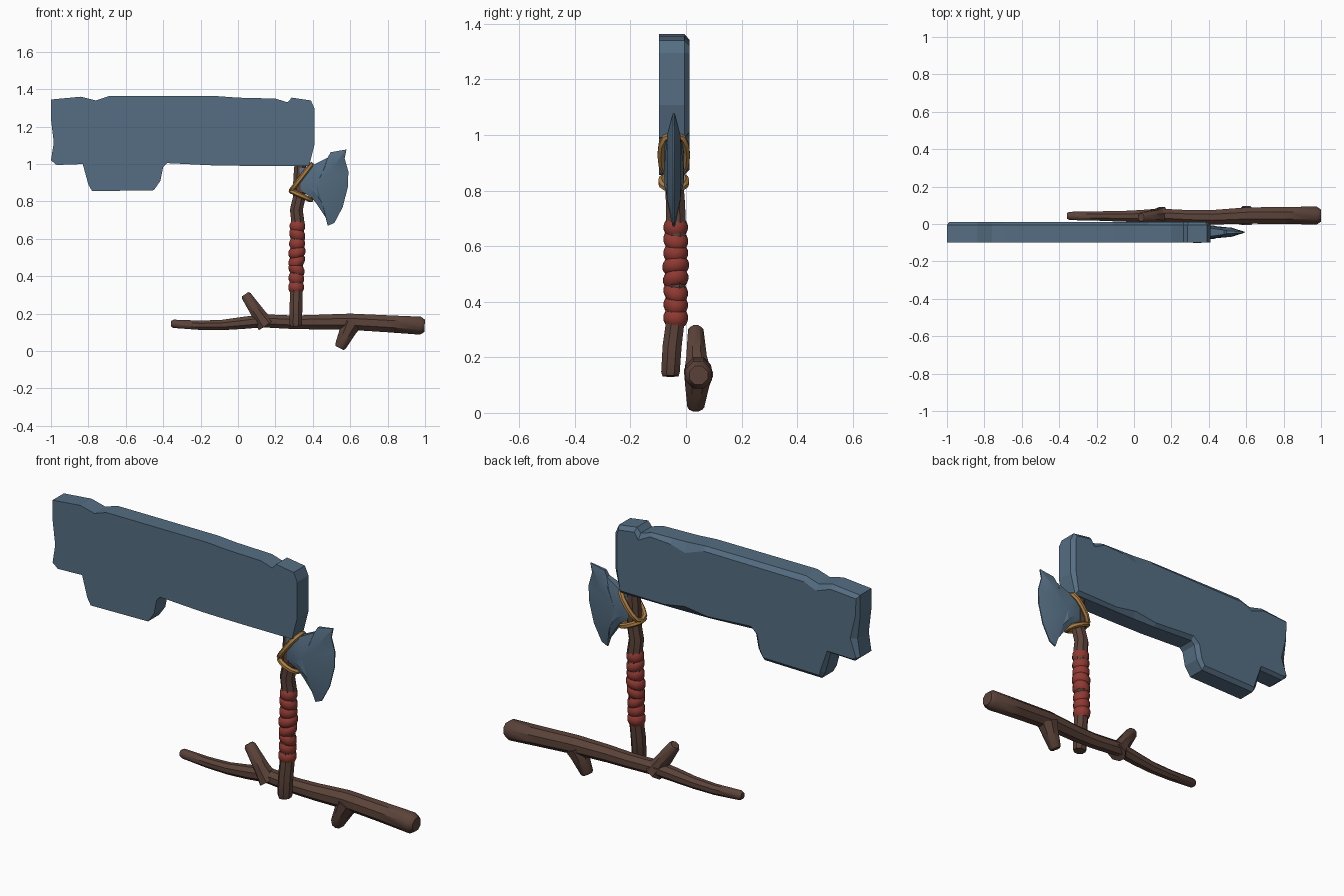
import bpy, bmesh, math, random
from mathutils import Vector, Matrix

if "Cube" in bpy.data.objects:
    bpy.data.objects.remove(bpy.data.objects["Cube"])

random.seed(4)


def material(name, rgb):
    m = bpy.data.materials.new(name)
    m.diffuse_color = (*rgb, 1)
    m.use_nodes = True
    m.node_tree.nodes["Principled BSDF"].inputs["Base Color"].default_value = m.diffuse_color
    return m


STONE = material("slate blue stone", (0.090, 0.155, 0.225))
WOOD = material("dark brown wood", (0.105, 0.056, 0.042))
RED = material("red wrap", (0.28, 0.042, 0.032))
CORD = material("tan cord", (0.42, 0.21, 0.055))


def finish(bm, name, mat, angle):
    """Turn a bmesh into an object, smooth below the given edge angle."""
    bmesh.ops.recalc_face_normals(bm, faces=bm.faces[:])
    for f in bm.faces:
        f.smooth = angle > 0
    for e in bm.edges:
        e.smooth = e.calc_face_angle(0) < math.radians(angle)
    me = bpy.data.meshes.new(name)
    bm.to_mesh(me)
    bm.free()
    me.materials.append(mat)
    ob = bpy.data.objects.new(name, me)
    bpy.context.collection.objects.link(ob)
    return ob


def bridge(bm, a, b):
    n = len(a)
    for i in range(n):
        bm.faces.new((a[i], a[(i + 1) % n], b[(i + 1) % n], b[i]))


def tube(bm, path, side, sides=8, closed=False, tilt=0):
    """Loft rings along path of (x, y, z, radius); side is a reference axis."""
    pts = [Vector(p[:3]) for p in path]
    n, rings = len(pts), []
    for i, p in enumerate(pts):
        if closed:
            d = pts[(i + 1) % n] - pts[i - 1]
        else:
            d = pts[min(i + 1, n - 1)] - pts[max(i - 1, 0)]
        d.normalize()
        u = d.cross(Vector(side)).normalized()
        v = d.cross(u)
        ring = []
        for k in range(sides):
            a = 2 * math.pi * (k + 0.5) / sides
            o = (u * math.cos(a) + v * math.sin(a)) * path[i][3]
            ring.append(bm.verts.new(p + o + d * (o.x + 0.5 * o.y) * tilt))
        rings.append(ring)
    for a, b in zip(rings, rings[1:]):
        bridge(bm, a, b)
    if closed:
        bridge(bm, rings[-1], rings[0])
    else:
        bm.faces.new(rings[0])
        bm.faces.new(rings[-1])


# Stone slab: flat front, chipped bevel around the back (x, z, bevel inset)
slab = [(-1, 1.345, .02), (-.84, 1.36, .02), (-.76, 1.34, .03), (-.69, 1.363, .025),
        (-.11, 1.363, .02), (0, 1.355, .05), (.08, 1.353, .025), (.20, 1.35, .015),
        (.265, 1.33, .03), (.287, 1.355, .02), (.39, 1.34, .02), (.41, 1.295, .02),
        (.41, 1.107, .022), (.38, .99, .02), (.12, .99, .015), (0, .991, .035),
        (-.135, .993, .015), (-.38, 1.005, .02), (-.40, .985, .02), (-.415, .91, .02),
        (-.45, .86, .02), (-.78, .855, .02), (-.80, .89, .02), (-.83, 1.0, .015),
        (-.97, .995, .015), (-1, 1.02, .012), (-.985, 1.115, .03), (-1, 1.24, .015)]
bm = bmesh.new()
front = [bm.verts.new((x, -.098, z)) for x, z, w in slab]
rim = [bm.verts.new((x, -.006, z)) for x, z, w in slab]
back = []
for i, (x, z, w) in enumerate(slab):
    p, q = slab[i - 1], slab[(i + 1) % len(slab)]
    t = Vector((q[0] - p[0], q[1] - p[1])).normalized()
    back.append(bm.verts.new((x + t.y * w, .012, z - t.x * w)))
bm.faces.new(front)
bm.faces.new(back)
bridge(bm, front, rim)
bridge(bm, rim, back)
finish(bm, "stone_slab", STONE, 0)

# Axe head: thin rim, thick middle (x, z, rim half thickness)
head = [(.33, .98, .03), (.38, .985, .026), (.48, 1.035, .012), (.495, 1.063, .008),
        (.58, 1.078, .003), (.57, 1.03, .003), (.59, .96, .003), (.588, .88, .003),
        (.56, .77, .003), (.515, .685, .003), (.48, .67, .004), (.468, .715, .01),
        (.425, .78, .018), (.395, .82, .024), (.33, .86, .03)]
bm = bmesh.new()
rims = []
for s in (-1, 1):
    outer = [bm.verts.new((x, -.044 + s * t, z)) for x, z, t in head]
    inner = [bm.verts.new((x + (.43 - x) * .42, -.044 + s * (.036 if x < .45 else .024),
                           z + (.89 - z) * .42)) for x, z, t in head]
    mid = bm.verts.new((.42, -.044 + s * .034, .89))
    bridge(bm, outer, inner)
    for i in range(len(inner)):
        bm.faces.new((inner[i - 1], inner[i], mid))
    rims.append(outer)
bridge(bm, *rims)
finish(bm, "axe_head", STONE, 18)

# Axe handle: crooked stick running up into the slab
handle = [(.310, -.056, .132, .031), (.309, -.056, .145, .036), (.310, -.050, .24, .037),
          (.312, -.041, .31, .036), (.313, -.036, .50, .037), (.320, -.036, .69, .038),
          (.312, -.038, .755, .037), (.327, -.042, .82, .036), (.328, -.042, .92, .035),
          (.335, -.042, 1.02, .034), (.335, -.044, 1.08, .03)]
bm = bmesh.new()
tube(bm, handle, (0, 1, 0))
finish(bm, "axe_handle", WOOD, 40)

# Red grip: stacked, slightly tilted bulging bands
bm = bmesh.new()
N = 8
for i in range(N):
    z0, h = .318 + i * .0465, .0465
    x, y = .311 + .001 * i, -.037
    r = random.uniform(.043, .049)
    tilt = random.uniform(-.3, .3) if 0 < i < N - 1 else 0
    prof = [(-.10, .034), (.12, .90 * r), (.36, r), (.68, r), (.92, .90 * r), (1.12, .034)]
    tube(bm, [(x, y, z0 + f * h, q) for f, q in prof], (0, 1, 0), 10, tilt=tilt)
finish(bm, "grip_wrap", RED, 50)

# Cord bindings: two tilted loops round handle and axe head
bm = bmesh.new()
for a, b, depth in (((.284, .858), (.392, .998), .047), ((.284, .855), (.39, .808), .044)):
    loop = []
    for k in range(12):
        c = 2 * math.pi * k / 12
        f = .5 - .5 * math.cos(c)
        sy = math.copysign(abs(math.sin(c)) ** .6, math.sin(c))
        loop.append((a[0] + (b[0] - a[0]) * f, -.044 + depth * sy,
                     a[1] + (b[1] - a[1]) * f, .0135))
    axis = Vector((b[0] - a[0], 0, b[1] - a[1])).cross(Vector((0, 1, 0)))
    tube(bm, loop, axis, 6, closed=True)
finish(bm, "cord_binding", CORD, 50)

# Fallen branch with two stubby twigs
branch = [(-.357, .043, .146, .017), (-.345, .043, .146, .024), (-.20, .043, .138, .027),
          (-.08, .041, .140, .030), (.03, .042, .151, .035), (.13, .047, .162, .038),
          (.30, .038, .154, .039), (.42, .036, .155, .042), (.60, .045, .157, .047),
          (.80, .046, .146, .049), (.975, .045, .136, .052), (.998, .045, .135, .036)]
bm = bmesh.new()
tube(bm, branch, (0, 1, 0))
finish(bm, "branch", WOOD, 40)
for name, path in (
        ("upper_twig", [(.15, .042, .14, .052), (.112, .038, .195, .040),
                        (.045, .035, .294, .030), (.038, .035, .304, .022)]),
        ("lower_twig", [(.605, .045, .145, .056), (.585, .040, .105, .047),
                        (.548, .035, .026, .033), (.543, .035, .016, .026)])):
    bm = bmesh.new()
    tube(bm, path, (0, 1, 0))
    finish(bm, name, WOOD, 40)
